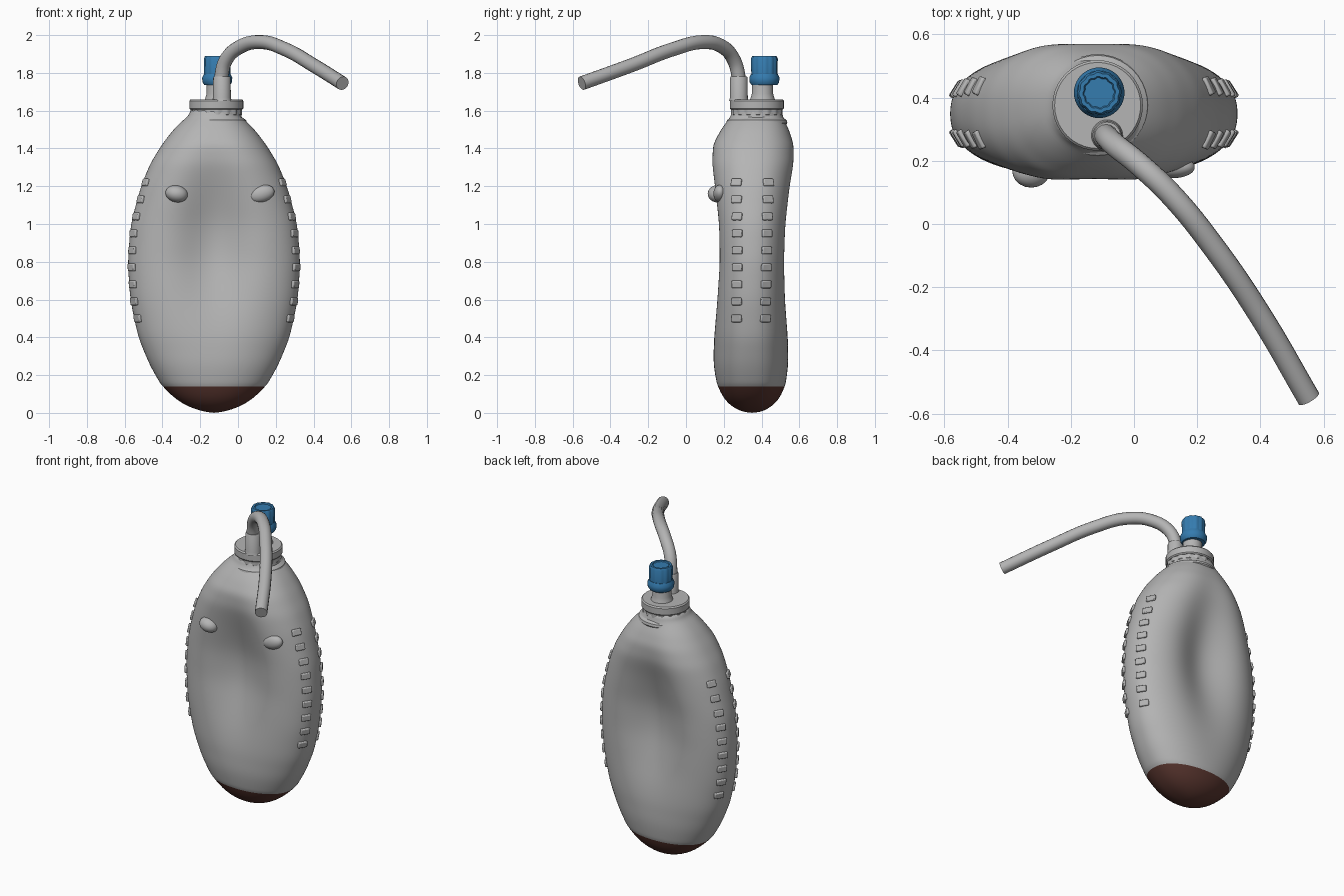
import bpy, bmesh, math
from mathutils import Vector, Matrix

if "Cube" in bpy.data.objects:
    bpy.data.objects.remove(bpy.data.objects["Cube"])


def material(name, rgb):
    m = bpy.data.materials.new(name)
    m.diffuse_color = (*rgb, 1)
    m.use_nodes = True
    m.node_tree.nodes["Principled BSDF"].inputs["Base Color"].default_value = m.diffuse_color
    return m


GREY = material("pale_grey", (0.46, 0.46, 0.46))
BROWN = material("dark_brown", (0.10, 0.036, 0.028))
BLUE = material("cap_blue", (0.035, 0.20, 0.43))


def finish(name, bm, mats, angle=40):
    bmesh.ops.recalc_face_normals(bm, faces=bm.faces[:])
    me = bpy.data.meshes.new(name)
    bm.to_mesh(me)
    bm.free()
    ob = bpy.data.objects.new(name, me)
    bpy.context.collection.objects.link(ob)
    for m in mats:
        me.materials.append(m)
    bpy.ops.object.select_all(action='DESELECT')
    ob.select_set(True)
    bpy.context.view_layer.objects.active = ob
    bpy.ops.object.shade_smooth_by_angle(angle=math.radians(angle))
    return ob


def skin(bm, rings):
    # Join consecutive rings of vertices with quads
    n = len(rings[0])
    faces = []
    for a, b in zip(rings, rings[1:]):
        for i in range(n):
            j = (i + 1) % n
            faces.append(bm.faces.new((a[i], a[j], b[j], b[i])))
    return faces


# Bag outline: height, half width, front y, back y
CX = -0.127
ROWS = [(0.006, 0.05, 0.30, 0.40), (0.03, 0.135, 0.245, 0.45),
        (0.08, 0.215, 0.195, 0.50), (0.155, 0.285, 0.163, 0.528),
        (0.25, 0.34, 0.145, 0.542), (0.4, 0.402, 0.148, 0.54),
        (0.6, 0.445, 0.165, 0.525), (0.8, 0.458, 0.178, 0.52),
        (1.0, 0.442, 0.174, 0.527), (1.2, 0.388, 0.152, 0.55),
        (1.32, 0.338, 0.138, 0.57), (1.42, 0.277, 0.143, 0.57),
        (1.5, 0.215, 0.185, 0.545), (1.55, 0.165, 0.222, 0.52),
        (1.575, 0.13, 0.24, 0.512), (1.62, 0.125, 0.245, 0.505)]


def outline(z):
    for a, b in zip(ROWS, ROWS[1:]):
        if z <= b[0]:
            f = (z - a[0]) / (b[0] - a[0])
            return [p + (q - p) * f for p, q in zip(a[1:], b[1:])]
    return ROWS[-1][1:]


def swell(t, z):
    # Cross-section thickness with a dent pressed into both faces
    dent = 0.5 * math.exp(-((z - 0.9) / 0.38) ** 2)
    s = math.sin(t)
    return math.copysign(abs(s) ** 0.85, s) * (1 - dent * math.exp(-(math.cos(t) / 0.42) ** 2))


def surface(t, z):
    hw, yf, yb = outline(z)
    top = max(swell(math.pi * k / 40, z) for k in range(41))
    return Vector((CX + hw * math.cos(t), (yf + yb) / 2 + (yb - yf) / 2 * swell(t, z) / top, z))


# Bag with dark base
SEG = 48
levels = [0.006, 0.03, 0.08, 0.15, 0.16, 0.25, 0.33, 0.4, 0.5, 0.6, 0.7, 0.8, 0.9,
          1.0, 1.1, 1.2, 1.26, 1.32, 1.37, 1.42, 1.46, 1.5, 1.55, 1.575, 1.62]
bm = bmesh.new()
rings = [[bm.verts.new(surface(2 * math.pi * i / SEG, z)) for i in range(SEG)] for z in levels]
skin(bm, rings)
pole = bm.verts.new((CX, 0.35, 0.0))
for i in range(SEG):
    bm.faces.new((pole, rings[0][(i + 1) % SEG], rings[0][i]))
bm.faces.new(rings[-1])
for f in bm.faces:
    f.material_index = 1 if f.calc_center_median().z < 0.153 else 0
bag = finish("bag", bm, [GREY, BROWN], 60)
sub = bag.modifiers.new("smooth", 'SUBSURF')
sub.levels = sub.render_levels = 2

# Small weld tabs along both side seams
bm = bmesh.new()
for side in (0, math.pi):
    for off in (-0.3, 0.3):
        for k in range(9):
            t, z = side + off, 0.5 + 0.09 * k
            p = surface(t, z)
            du = (surface(t + 0.03, z) - surface(t - 0.03, z)).normalized()
            dv = (surface(t, z + 0.03) - surface(t, z - 0.03)).normalized()
            n = du.cross(dv).normalized()
            dv = n.cross(du)
            rot = Matrix((du, dv, n)).transposed().to_4x4()
            bmesh.ops.create_cube(bm, size=1, matrix=Matrix.Translation(p) @ rot
                                  @ Matrix.Diagonal((0.06, 0.04, 0.018, 1)))
tabs = finish("seam_tabs", bm, [GREY])
bev = tabs.modifiers.new("round", 'BEVEL')
bev.width, bev.segments = 0.006, 2

# Two nubs on the front
for name, loc, size, tilt in (("left_nub", (-0.325, 0.165, 1.16), (0.06, 0.05, 0.045), 0.2),
                              ("right_nub", (0.125, 0.18, 1.16), (0.07, 0.035, 0.045), -0.3)):
    bm = bmesh.new()
    bmesh.ops.create_icosphere(bm, subdivisions=3, radius=1, matrix=Matrix.Translation(loc)
                               @ Matrix.Rotation(tilt, 4, 'Y') @ Matrix.Diagonal((*size, 1)))
    finish(name, bm, [GREY], 60)


def turned(name, x, y, profile, mat, seg=40, flute=0.0):
    # Closed round part from (radius, height) pairs, optionally fluted
    bm = bmesh.new()
    rings = []
    for r, z in profile:
        ring = []
        for i in range(seg):
            a = 2 * math.pi * i / seg
            q = r - (flute if i % 4 > 1 else 0)
            ring.append(bm.verts.new((x + q * math.cos(a), y + q * math.sin(a), z)))
        rings.append(ring)
    skin(bm, rings)
    bm.faces.new(rings[0])
    bm.faces.new(rings[-1])
    return finish(name, bm, [mat], 35)


# Neck, collar, spout, cap and tube socket
turned("neck_ring", -0.115, 0.375, [(0.15, 1.52), (0.162, 1.535), (0.158, 1.55), (0.135, 1.565),
                                    (0.13, 1.6)], GREY)
turned("collar_grip", -0.115, 0.375, [(0.132, 1.575), (0.137, 1.58), (0.137, 1.615)], GREY, 64, 0.006)
turned("collar", -0.115, 0.375, [(0.137, 1.605), (0.143, 1.612), (0.143, 1.652), (0.136, 1.66)], GREY)
turned("spout", -0.11, 0.405, [(0.068, 1.65), (0.062, 1.67), (0.056, 1.69), (0.056, 1.76)], GREY)
turned("cap_skirt", -0.11, 0.415, [(0.068, 1.735), (0.078, 1.75), (0.08, 1.775), (0.07, 1.795)], BLUE)
turned("cap", -0.11, 0.415, [(0.069, 1.78), (0.071, 1.875), (0.064, 1.89), (0.052, 1.89),
                             (0.048, 1.884)], BLUE, 48, 0.003)
turned("tube_socket", -0.085, 0.28, [(0.052, 1.65), (0.047, 1.67), (0.046, 1.775), (0.042, 1.782)], GREY)

# Bent drinking tube
path = [(-0.09, 0.28, 1.66), (-0.088, 0.278, 1.78), (-0.06, 0.25, 1.875), (0.015, 0.19, 1.94),
        (0.12, 0.09, 1.963), (0.25, -0.07, 1.925), (0.4, -0.29, 1.84), (0.553, -0.552, 1.745)]
cu = bpy.data.curves.new("drinking_tube", 'CURVE')
cu.dimensions = '3D'
cu.bevel_depth = 0.037
cu.bevel_resolution = 6
cu.resolution_u = 8
cu.use_fill_caps = True
sp = cu.splines.new('BEZIER')
sp.bezier_points.add(len(path) - 1)
for bp, co in zip(sp.bezier_points, path):
    bp.co = co
    bp.handle_left_type = bp.handle_right_type = 'AUTO'
cu.materials.append(GREY)
tube = bpy.data.objects.new("drinking_tube", cu)
bpy.context.collection.objects.link(tube)
bpy.ops.object.select_all(action='DESELECT')
tube.select_set(True)
bpy.context.view_layer.objects.active = tube
bpy.ops.object.convert(target='MESH')
bpy.ops.object.shade_smooth_by_angle(angle=math.radians(40))
